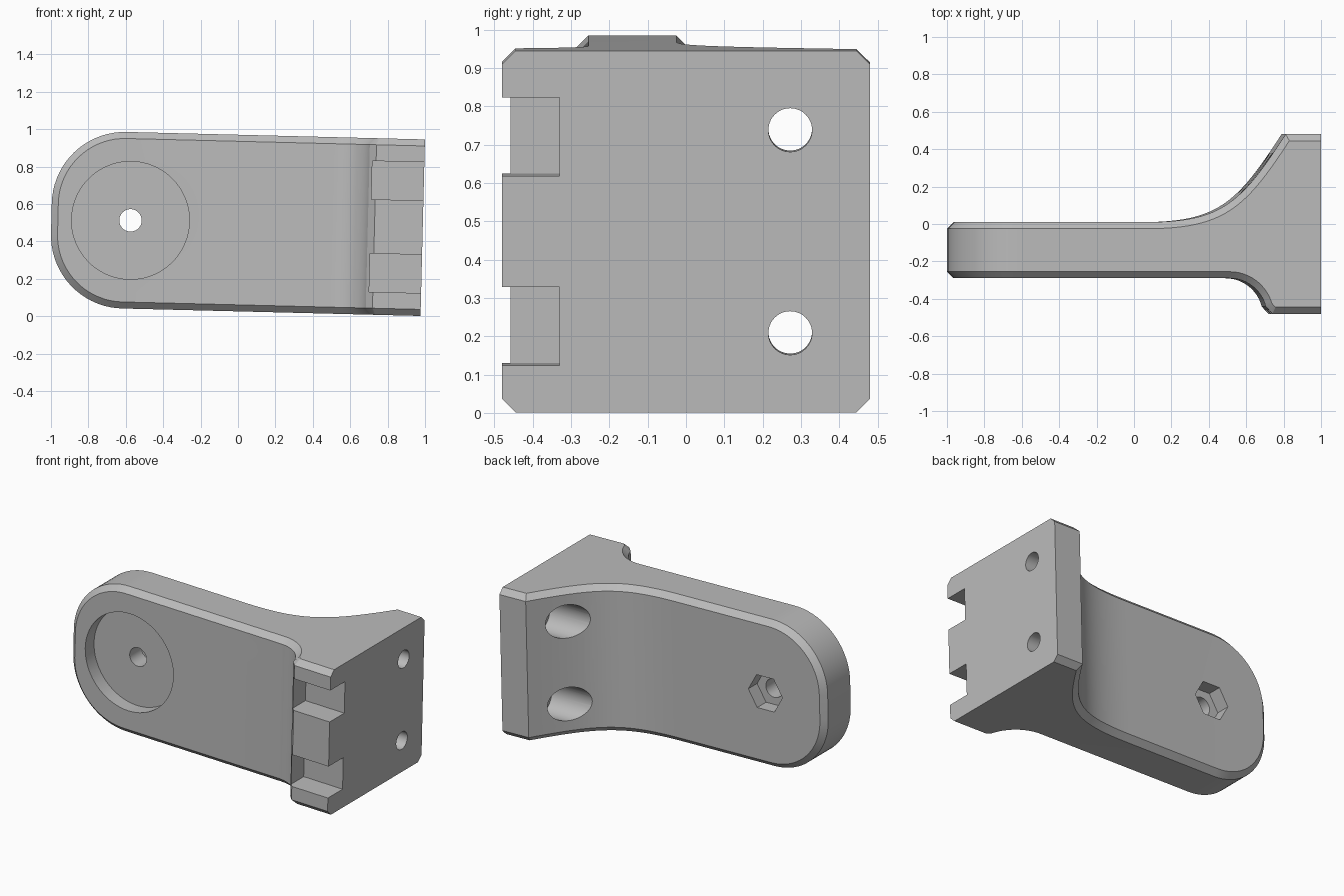
import bpy, bmesh, math
from mathutils import Vector, Matrix

if "Cube" in bpy.data.objects:
    bpy.data.objects.remove(bpy.data.objects["Cube"], do_unlink=True)

HALF, CH = 0.472, 0.035            # half height, chamfer width
RIGHT, LEFT, RAD = 0.988, -0.998, 0.39
BACK, FRONT, EDGE = 0.01, -0.29, 0.48
ARC_X, ARC_Z = LEFT + RAD, HALF - RAD
STEPS = 18


def bezier(a, b, c, d, n):
    a, b, c, d = map(Vector, (a, b, c, d))
    for i in range(n + 1):
        t = i / n
        s = 1 - t
        yield a * s**3 + b * 3 * s * s * t + c * 3 * s * t * t + d * t**3


def inset(points, side):
    """Offset a right-to-left chain into the body with mitred corners."""
    result = []
    for i, p in enumerate(points):
        normals = []
        for j in (i - 1, i):
            if 0 <= j < len(points) - 1:
                d = (points[j + 1] - points[j]).normalized()
                normals.append(Vector((-d.y, d.x)) * side)
        m = sum(normals, Vector((0, 0))).normalized()
        result.append(p + m * CH / m.dot(normals[0]))
    return result


# Bracket body: one chain per side, each with a chamfer ring
back = [Vector((RIGHT, EDGE))]
back += bezier((0.80, EDGE), (0.56, 0.11), (0.46, BACK), (0.05, BACK), 24)
back.append(Vector((ARC_X, BACK)))

front = [Vector((RIGHT, -EDGE)), Vector((0.73, -EDGE))]
for i in range(13):
    a = math.radians(14 + 76 * i / 12)
    front.append(Vector((0.50 + 0.20 * math.cos(a), FRONT - 0.20 + 0.20 * math.sin(a))))
front.append(Vector((ARC_X, FRONT)))

bm = bmesh.new()


def rings(chain, side):
    """Face-edge and outer-edge vertices for the top and bottom halves."""
    inner = inset(chain, side)
    face = [(p.x, p.y, HALF - CH) for p in chain]
    outer = [(p.x, p.y, HALF) for p in inner]
    for i in range(1, STEPS + 1):
        a = math.pi / 2 * (1 + i / STEPS)
        c, s = math.cos(a), math.sin(a)
        face.append((ARC_X + (RAD - CH) * c, chain[-1].y, ARC_Z + (RAD - CH) * s))
        outer.append((ARC_X + RAD * c, inner[-1].y, ARC_Z + RAD * s))
    return [[bm.verts.new((x, y, z * sign)) for x, y, z in ring]
            for sign in (1, -1) for ring in (face, outer)]


b_rings, f_rings = rings(back, 1), rings(front, -1)
for ft, ot, fb, ob in (b_rings, f_rings):
    for i in range(len(ft) - 1):
        bm.faces.new((ft[i], ft[i + 1], fb[i + 1], fb[i]))
        bm.faces.new((ft[i], ft[i + 1], ot[i + 1], ot[i]))
        bm.faces.new((fb[i], fb[i + 1], ob[i + 1], ob[i]))
    bm.faces.new((ft[-1], ot[-1], ob[-1], fb[-1]))
nb, nf = len(back), len(front)
for k in (1, 3):
    b, f = b_rings[k], f_rings[k]
    bm.faces.new(b[:nb] + f[:nf][::-1])
    for i in range(STEPS):
        bm.faces.new((b[nb - 1 + i], b[nb + i], f[nf + i], f[nf - 1 + i]))
bm.faces.new((b_rings[1][-1], b_rings[3][-1], f_rings[3][-1], f_rings[1][-1]))
bm.faces.new([b_rings[k][0] for k in (1, 0, 2, 3)] + [f_rings[k][0] for k in (3, 2, 0, 1)])
bmesh.ops.recalc_face_normals(bm, faces=bm.faces)

mesh = bpy.data.meshes.new("bracket")
bm.to_mesh(mesh)
bm.free()
bracket = bpy.data.objects.new("bracket", mesh)
bpy.context.collection.objects.link(bracket)


def cut():
    """Subtract the active object from the bracket and discard it."""
    cutter = bpy.context.object
    cutter.hide_render = True
    mod = bracket.modifiers.new("cut", 'BOOLEAN')
    mod.operation, mod.solver, mod.object = 'DIFFERENCE', 'EXACT', cutter
    bpy.context.view_layer.objects.active = bracket
    bpy.ops.object.modifier_apply(modifier=mod.name)
    bpy.data.objects.remove(cutter, do_unlink=True)


def bore(axis, radius, start, end, u, z, sides=48):
    """Cylindrical cut along x or y between two coordinates."""
    mid = (start + end) / 2
    along_x = axis == 'x'
    bpy.ops.mesh.primitive_cylinder_add(
        vertices=sides, radius=radius, depth=abs(end - start),
        location=(mid, u, z) if along_x else (u, mid, z),
        rotation=(0, math.pi / 2, 0) if along_x else (math.pi / 2, math.pi / 6, 0))
    cut()


# Round recess, bolt hole and hexagonal nut pocket in the arm
PIVOT = -0.575
bore('y', 0.315, -0.5, FRONT + 0.09, PIVOT, 0, 72)
bore('y', 0.122, BACK - 0.09, 0.3, PIVOT, 0, 6)
bore('y', 0.06, -0.6, 0.4, PIVOT, 0)

# Counterbored screw holes and edge notches in the mounting plate
for sign in (1, -1):
    bore('x', 0.057, 0.3, 1.3, 0.272, 0.265 * sign)
    bore('x', 0.107, 0.2, 0.85, 0.272, 0.265 * sign)
    bpy.ops.mesh.primitive_cube_add(size=1, location=(1.01, -0.48, 0.2475 * sign))
    bpy.context.object.scale = (0.6, 0.3, 0.205)
    bpy.context.view_layer.update()
    cut()

# Slight tilt of the whole part, standing on the ground
bracket.data.transform(Matrix.Translation((0, 0, 0.498)) @ Matrix.Rotation(0.025, 4, 'Y'))

grey = bpy.data.materials.new("plain grey")
grey.use_nodes = True
grey.diffuse_color = (0.5, 0.5, 0.5, 1)
grey.node_tree.nodes["Principled BSDF"].inputs["Base Color"].default_value = (0.5, 0.5, 0.5, 1)
bracket.data.materials.clear()
bracket.data.materials.append(grey)

bpy.ops.object.select_all(action='DESELECT')
bracket.select_set(True)
bpy.context.view_layer.objects.active = bracket
bpy.ops.object.shade_smooth_by_angle(angle=math.radians(25))
